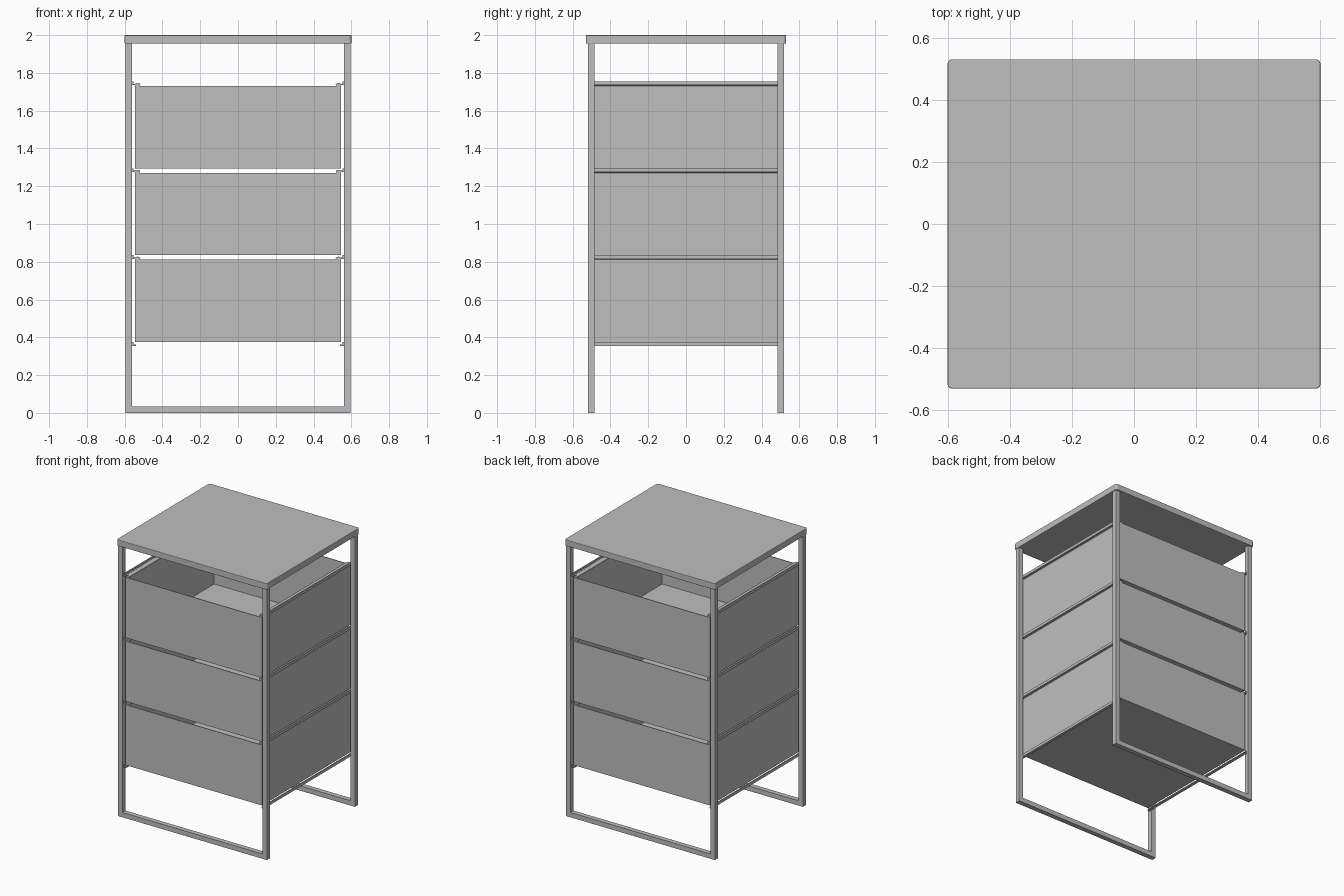
import bpy, bmesh, math
from mathutils import Vector

cube = bpy.data.objects.get("Cube")
if cube:
    bpy.data.objects.remove(cube, do_unlink=True)

grey = bpy.data.materials.new("light_grey")
grey.use_nodes = True
colour = (0.52, 0.52, 0.52, 1)
grey.diffuse_color = colour
grey.node_tree.nodes["Principled BSDF"].inputs["Base Color"].default_value = colour


def finish(name, bm):
    bmesh.ops.recalc_face_normals(bm, faces=bm.faces)
    mesh = bpy.data.meshes.new(name)
    bm.to_mesh(mesh)
    bm.free()
    mesh.materials.append(grey)
    ob = bpy.data.objects.new(name, mesh)
    bpy.context.collection.objects.link(ob)
    return ob


def box_mesh(low, high):
    bm = bmesh.new()
    bmesh.ops.create_cube(bm, size=1)
    low, high = Vector(low), Vector(high)
    for v in bm.verts:
        v.co = (low + high) / 2 + v.co * (high - low)
    return bm


def box(name, low, high):
    return finish(name, box_mesh(low, high))


def run(name, profile, y):
    """Extrude a closed x-z profile from front to back."""
    bm = bmesh.new()
    face = bm.faces.new([bm.verts.new((px, -y, pz)) for px, pz in profile])
    new = bmesh.ops.extrude_face_region(bm, geom=[face])["geom"]
    moved = [g for g in new if isinstance(g, bmesh.types.BMVert)]
    bmesh.ops.translate(bm, verts=moved, vec=(0, 2 * y, 0))
    return finish(name, bm)


# Table top with rounded corners and softened rims
bm = box_mesh((-0.6, -0.53, 1.955), (0.6, 0.53, 2.0))
upright_edges = [e for e in bm.edges
                 if abs(e.verts[0].co.z - e.verts[1].co.z) > 0.01]
bmesh.ops.bevel(bm, geom=upright_edges, offset=0.015, segments=4,
                profile=0.5, affect='EDGES')
top = finish("table_top", bm)
soft = top.modifiers.new("soft_rim", 'BEVEL')
soft.width = 0.003
soft.segments = 2

# Front and back U-shaped frames
for end, y0 in (("front", -0.52), ("back", 0.485)):
    y1 = y0 + 0.035
    for side, x0 in (("left", 0.56), ("right", -0.595)):
        box(f"{end}_{side}_upright", (x0, y0, 0), (x0 + 0.035, y1, 1.957))
    box(f"{end}_foot_bar", (-0.56, y0, 0), (0.56, y1, 0.035))

# Angle runners between the frames
for level in range(4):
    z = 0.355 + level * 0.46
    for side, s in (("left", 1), ("right", -1)):
        profile = [(0.56, z), (0.56, z + 0.02), (0.553, z + 0.02),
                   (0.553, z + 0.007), (0.54, z + 0.007), (0.54, z)]
        run(f"runner_{level}_{side}", [(s * x, h) for x, h in profile], 0.505)

# Open-topped drawers with thin walls and rolled side lips
for level in range(3):
    z = 0.375 + level * 0.46
    bm = box_mesh((-0.545, -0.505, z), (0.545, 0.505, z + 0.436))
    lid = [f for f in bm.faces if f.normal.z > 0.5]
    bmesh.ops.delete(bm, geom=lid, context='FACES_ONLY')
    # Keep the outer shell facing outwards before thickening
    drawer = finish(f"drawer_{level}", bm)
    walls = drawer.modifiers.new("wall_thickness", 'SOLIDIFY')
    walls.thickness = 0.008
    walls.offset = -1
    for side, s in (("left", 1), ("right", -1)):
        lip = []
        for i in range(12):
            a = i * math.tau / 12
            lip.append((s * (0.532 + 0.015 * math.cos(a)),
                        z + 0.443 + 0.009 * math.sin(a)))
        ob = run(f"drawer_{level}_{side}_lip", lip, 0.5)
        bpy.ops.object.select_all(action='DESELECT')
        ob.select_set(True)
        bpy.context.view_layer.objects.active = ob
        bpy.ops.object.shade_smooth_by_angle(angle=math.radians(40))
